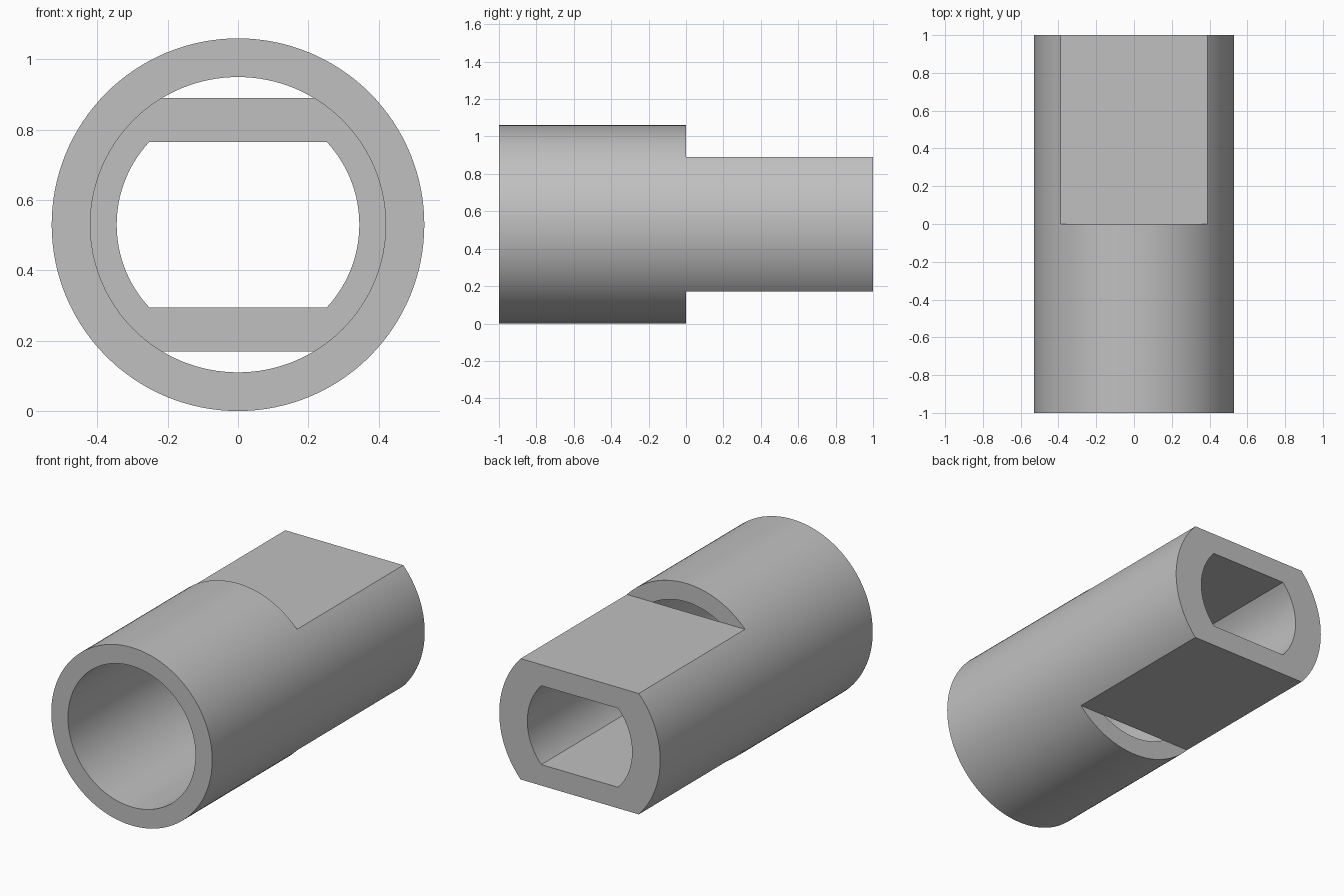
import bpy
import bmesh
from math import asin, cos, sin, pi, radians

cube = bpy.data.objects.get("Cube")
if cube:
    bpy.data.objects.remove(cube, do_unlink=True)

AXIS_Z = 0.53
OUTER_R, BORE_R, SLOT_R = 0.53, 0.42, 0.345
FLAT_HALF, SLOT_HALF = 0.36, 0.235

steel = bpy.data.materials.new("grey")
steel.use_nodes = True
grey = (0.53, 0.53, 0.53, 1)
steel.diffuse_color = grey
steel.node_tree.nodes["Principled BSDF"].inputs["Base Color"].default_value = grey


def prism(name, profile, y0, y1):
    """Extrude an (x, z) profile around the tube axis from y0 to y1."""
    bm = bmesh.new()
    face = bm.faces.new([bm.verts.new((x, y0, z + AXIS_Z)) for x, z in profile])
    made = bmesh.ops.extrude_face_region(bm, geom=[face])["geom"]
    moved = [v for v in made if isinstance(v, bmesh.types.BMVert)]
    bmesh.ops.translate(bm, verts=moved, vec=(0, y1 - y0, 0))
    bmesh.ops.recalc_face_normals(bm, faces=bm.faces)
    mesh = bpy.data.meshes.new(name)
    bm.to_mesh(mesh)
    bm.free()
    mesh.materials.append(steel)
    obj = bpy.data.objects.new(name, mesh)
    bpy.context.collection.objects.link(obj)
    return obj


def circle(r, n=128):
    return [(r * cos(2 * pi * i / n), r * sin(2 * pi * i / n)) for i in range(n)]


def flatted_circle(r, half, n=48):
    """Circle with its top and bottom cut flat."""
    a = asin(half / r)
    angles = [-a + 2 * a * i / n for i in range(n + 1)]
    return [(r * cos(t), r * sin(t)) for t in angles + [t + pi for t in angles]]


def box(z0, z1):
    return [(-1, z0), (1, z0), (1, z1), (-1, z1)]


# Full-length round bar
tube = prism("tube_body", circle(OUTER_R), -1, 1)

# Front bore, rear slot and the two rear flats
cutters = [
    prism("bore_cutter", circle(BORE_R), -1.2, 0),
    prism("slot_cutter", flatted_circle(SLOT_R, SLOT_HALF), -0.3, 1.2),
    prism("top_flat_cutter", box(FLAT_HALF, 1), 0, 1.2),
    prism("bottom_flat_cutter", box(-1, -FLAT_HALF), 0, 1.2),
]
bpy.ops.object.select_all(action="DESELECT")
tube.select_set(True)
bpy.context.view_layer.objects.active = tube
for cutter in cutters:
    cutter.hide_render = True
    mod = tube.modifiers.new(cutter.name, "BOOLEAN")
    mod.operation = "DIFFERENCE"
    mod.solver = "EXACT"
    mod.object = cutter
    bpy.ops.object.modifier_apply(modifier=mod.name)
    bpy.data.objects.remove(cutter, do_unlink=True)

bpy.ops.object.shade_smooth_by_angle(angle=radians(30))
